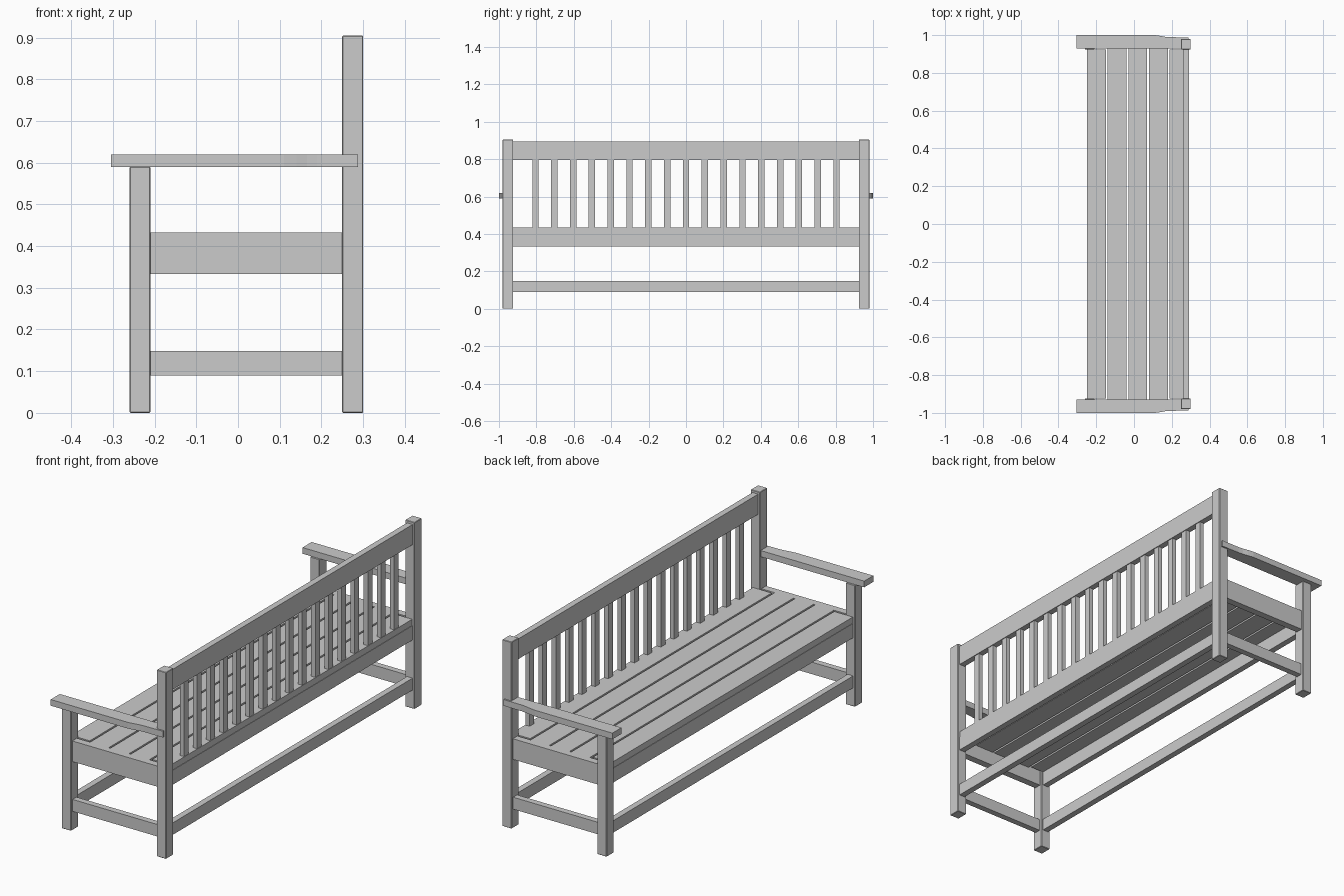
import bpy, bmesh

if "Cube" in bpy.data.objects:
    bpy.data.objects.remove(bpy.data.objects["Cube"])


def finish(name, bm, bevel=0):
    bmesh.ops.recalc_face_normals(bm, faces=bm.faces)
    mesh = bpy.data.meshes.new(name)
    bm.to_mesh(mesh)
    bm.free()
    ob = bpy.data.objects.new(name, mesh)
    bpy.context.collection.objects.link(ob)
    if bevel:
        mod = ob.modifiers.new("edge_bevel", 'BEVEL')
        mod.width = bevel
        mod.segments = 1
    return ob


def box(name, x, y, z, bevel=0):
    bm = bmesh.new()
    bmesh.ops.create_cube(bm, size=1)
    for v in bm.verts:
        for i, (a, b) in enumerate((x, y, z)):
            v.co[i] = a if v.co[i] < 0 else b
    return finish(name, bm, bevel)


def span(s, a, b):
    return tuple(sorted((s * a, s * b)))


# Armrest outline: tapers near the back and notches around the back post
ARM = [(-0.305, 0.93), (0.25, 0.93), (0.25, 0.978), (0.288, 0.978),
       (0.288, 0.988), (0.19, 0.989), (0.165, 0.991), (0.14, 0.996),
       (0.11, 1.0), (-0.305, 1.0)]

for s, side in ((-1, "left"), (1, "right")):
    # Legs and posts
    post_y = span(s, 0.924, 0.98)
    box(f"front_leg_{side}", (-0.26, -0.21), post_y, (0, 0.59), 0.002)
    box(f"back_post_{side}", (0.25, 0.30), post_y, (0, 0.905), 0.002)
    # End rails
    box(f"side_rail_{side}", (-0.21, 0.25), span(s, 0.935, 0.97), (0.333, 0.433))
    box(f"side_stretcher_{side}", (-0.21, 0.25), span(s, 0.937, 0.967), (0.09, 0.148))
    # Armrest
    bm = bmesh.new()
    face = bm.faces.new([bm.verts.new((x, s * y, 0.59)) for x, y in ARM])
    ext = bmesh.ops.extrude_face_region(bm, geom=[face])
    for v in ext["geom"]:
        if isinstance(v, bmesh.types.BMVert):
            v.co.z = 0.62
    finish(f"armrest_{side}", bm)

# Long rails between the ends
long_y = (-0.925, 0.925)
box("front_seat_rail", (-0.25, -0.22), long_y, (0.333, 0.403))
box("back_seat_rail", (0.26, 0.29), long_y, (0.333, 0.403))
box("front_stretcher", (-0.25, -0.22), long_y, (0.09, 0.148))
box("back_stretcher", (0.26, 0.29), long_y, (0.09, 0.148))
box("top_back_rail", (0.26, 0.29), long_y, (0.795, 0.893))

# Seat boards
for i in range(5):
    x0 = -0.248 + i * 0.109
    y = 0.925 if i in (0, 4) else 0.935
    box(f"seat_board_{i + 1}", (x0, x0 + 0.1), (-y, y), (0.403, 0.433))

# Back slats
for i in range(17):
    y = (i - 8) * 0.1006
    box(f"back_slat_{i + 1}", (0.264, 0.286), (y - 0.017, y + 0.017), (0.433, 0.795))
